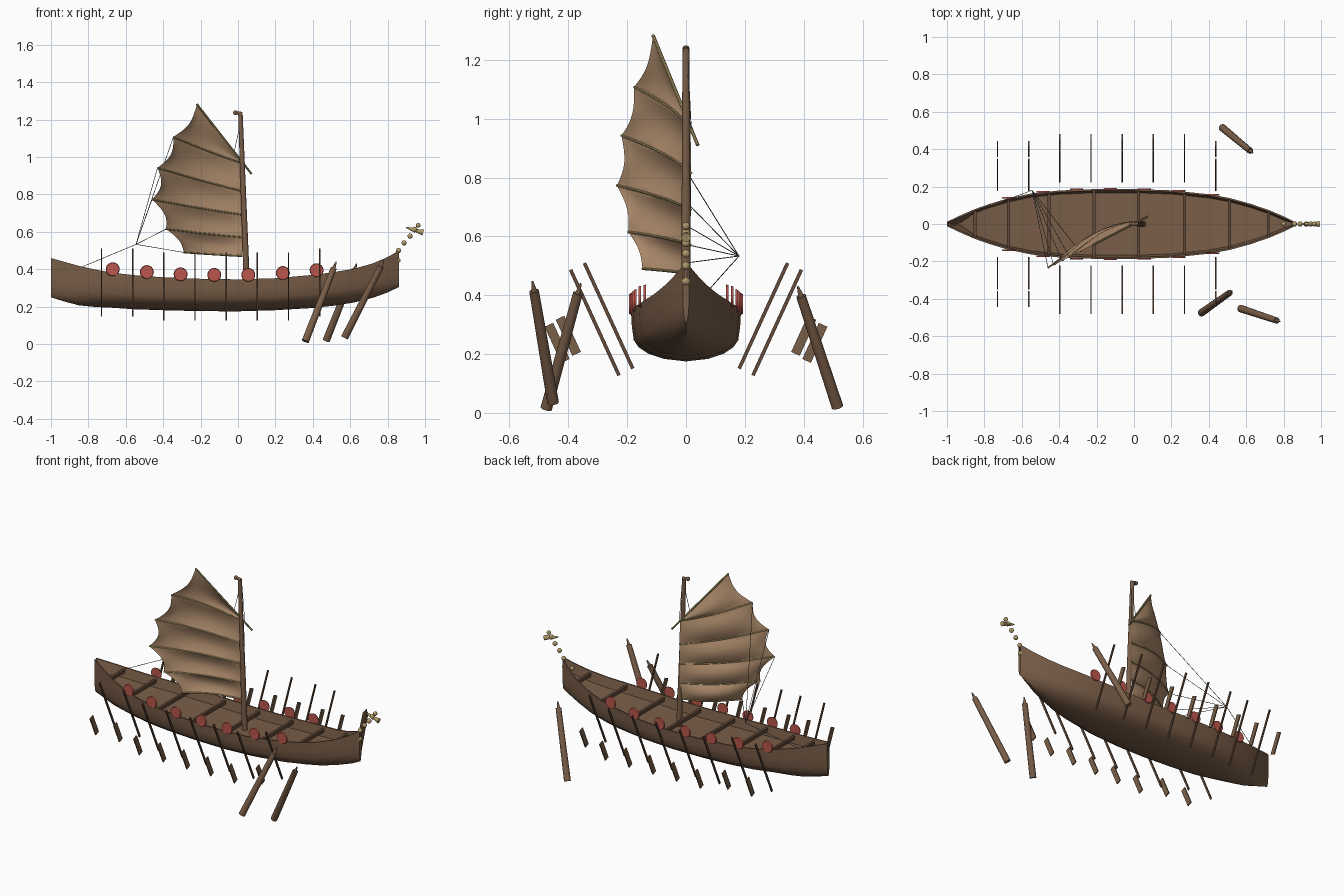
import bpy, bmesh, math
from mathutils import Vector, Matrix

if "Cube" in bpy.data.objects:
    bpy.data.objects.remove(bpy.data.objects["Cube"])

def material(name, rgb):
    m = bpy.data.materials.new(name)
    m.diffuse_color = (*rgb, 1)
    m.use_nodes = True
    m.node_tree.nodes["Principled BSDF"].inputs["Base Color"].default_value = m.diffuse_color
    return m

WOOD = material("brown_wood", (0.195, 0.112, 0.065))
DARK = material("dark_wood", (0.125, 0.07, 0.042))
CLOTH = material("tan_cloth", (0.42, 0.26, 0.15))
GOLD = material("pale_gold", (0.44, 0.33, 0.145))
RED = material("shield_red", (0.5, 0.095, 0.075))
ROPE = material("grey_rope", (0.09, 0.09, 0.085))

def finish(name, bm, mat, angle=35):
    bmesh.ops.recalc_face_normals(bm, faces=bm.faces)
    me = bpy.data.meshes.new(name)
    bm.to_mesh(me)
    bm.free()
    ob = bpy.data.objects.new(name, me)
    bpy.context.collection.objects.link(ob)
    me.materials.append(mat)
    if angle:
        bpy.ops.object.select_all(action='DESELECT')
        ob.select_set(True)
        bpy.context.view_layer.objects.active = ob
        bpy.ops.object.shade_smooth_by_angle(angle=math.radians(angle))
    return ob

def add_rod(bm, a, b, r1, r2=None, sides=12):
    a, b = Vector(a), Vector(b)
    d = b - a
    m = Matrix.Translation((a + b) / 2) @ d.to_track_quat('Z', 'Y').to_matrix().to_4x4()
    bmesh.ops.create_cone(bm, cap_ends=True, segments=sides, radius1=r1,
                          radius2=r1 if r2 is None else r2, depth=d.length, matrix=m)

def rods(name, pairs, r, mat, sides=8):
    bm = bmesh.new()
    for a, b in pairs:
        add_rod(bm, a, b, r, sides=sides)
    return finish(name, bm, mat)

def add_box(bm, centre, size, tilt=0):
    m = Matrix.Translation(centre) @ Matrix.Rotation(tilt, 4, 'X') @ Matrix.Diagonal((*size, 1))
    bmesh.ops.create_cube(bm, size=1, matrix=m)

# Hull stations: x, half width, rim height, keel height
STATIONS = [(-1, .012, .46, .25), (-.93, .045, .44, .228), (-.85, .08, .418, .207),
            (-.77, .108, .40, .199), (-.67, .138, .381, .194), (-.55, .163, .368, .186),
            (-.4, .179, .357, .181), (-.2, .187, .349, .176), (0, .187, .346, .175),
            (.2, .18, .352, .181), (.4, .159, .37, .193), (.51, .139, .384, .205),
            (.62, .109, .403, .222), (.72, .075, .431, .247), (.8, .041, .465, .276),
            (.86, .011, .5, .305)]

def station(x):
    for p, q in zip(STATIONS, STATIONS[1:]):
        if x <= q[0]:
            t = (x - p[0]) / (q[0] - p[0])
            return [u + (v - u) * t for u, v in zip(p, q)]
    return list(STATIONS[-1])

# Hull: outer skin, rim, inner wall and floor lofted as one closed section
SECTION = [(1, 1), (.985, .7), (.95, .42), (.86, .28), (.68, .15), (.4, .05)]
bm = bmesh.new()
loops = []
for x, w, zs, zk in STATIONS:
    half = [(w * u, zk + (zs - zk) * v) for u, v in SECTION]
    rim = max(w - .009, w * .4)
    floor = max(w - .02, w * .15) if x > -.86 else w * .1
    ring = half + [(0, zk)] + [(-y, z) for y, z in reversed(half)]
    ring += [(-rim, zs), (-floor, zs - .06), (floor, zs - .06), (rim, zs)]
    loops.append([bm.verts.new((x, y, z)) for y, z in ring])
for p, q in zip(loops, loops[1:]):
    n = len(p)
    for i in range(n):
        bm.faces.new((p[i], p[(i + 1) % n], q[(i + 1) % n], q[i]))
bm.faces.new(loops[0])
bm.faces.new(loops[-1])
finish("hull", bm, WOOD, 40)

# Cross beams between the rims
bm = bmesh.new()
for x in (-.85, -.67, -.455, -.215, .025, .27, .51, .72):
    _, w, zs, _ = station(x)
    add_box(bm, (x, 0, zs - .022), (.016, 2 * w - .012, .022))
finish("cross_beams", bm, DARK, 0)

# Round shields along both rims
bm = bmesh.new()
for x, z in ((-.67, .40), (-.487, .385), (-.307, .373), (-.127, .37),
             (.055, .37), (.24, .38), (.42, .395)):
    y = station(x)[1]
    for s in (-1, 1):
        add_rod(bm, (x, s * (y - .002), z), (x, s * (y + .006), z), .037, .034, 24)
finish("shields", bm, RED)

# Oar shafts leaning outward, each with a separate flat blade
shafts, blades = bmesh.new(), bmesh.new()
for i in range(8):
    x = -.73 + i * .1667
    near = i in (0, 1, 7)
    y, z = (.263, .33) if near else (.31, .307)
    by, bz = (.40, .262) if near else (.438, .238)
    for s in (-1, 1):
        tilt = -s * math.atan2(.165, .36)
        add_box(shafts, (x, s * y, z), (.007, .012, .395), tilt)
        add_box(blades, (x, s * by, bz), (.007, .032, .135), tilt)
finish("oar_shafts", shafts, DARK, 0)
finish("oar_blades", blades, WOOD, 0)

# Thick loose poles with pointed tops
bm = bmesh.new()
for a, b in (((.36, -.475, .015), (.525, -.358, .44)),
             ((.57, -.452, .035), (.78, -.522, .447)),
             ((.472, .515, .02), (.635, .38, .43))):
    a, b = Vector(a), Vector(b)
    neck = a.lerp(b, .92)
    add_rod(bm, a, neck, .020, .0165, 16)
    add_rod(bm, neck, b, .010, .003, 16)
finish("loose_poles", bm, WOOD)

# Mast with a crosspiece knob at its head
bm = bmesh.new()
add_rod(bm, (.048, 0, .29), (.013, 0, 1.23), .017, .012, 16)
add_rod(bm, (-.01, 0, 1.237), (.022, 0, 1.232), .009, sides=12)
bmesh.ops.create_uvsphere(bm, u_segments=12, v_segments=8, radius=.0125,
                          matrix=Matrix.Translation((-.014, 0, 1.237)))
finish("mast", bm, WOOD)

# Sail: (mast side x, z, free side x, z) for each batten, bottom to top
BATTENS = [(.02, .47, -.29, .49), (.03, .57, -.385, .615), (.032, .69, -.46, .773),
           (.035, .815, -.43, .943), (.03, .965, -.345, 1.108), (.028, .968, -.22, 1.28)]
NORMAL = Vector((-.46, .89, 0))

def sail_point(i, t, s):
    p = BATTENS[i]
    q = BATTENS[min(i + 1, 5)]
    x0, z0, x1, z1 = [u + (v - u) * t for u, v in zip(p, q)]
    belly = math.sin(math.pi * t)
    k = s * (1 - .07 * belly * s ** 3)
    x, z = x0 + (x1 - x0) * k, z0 + (z1 - z0) * k
    swell = .03 * math.sin(math.pi * s) * (1 if i < 4 else 1 - t * (i == 4))
    if i == 5:
        swell = 0
    swell += .022 * belly * math.sin(math.pi * s) ** .5 if 0 < s < 1 else 0
    return Vector((x, .51 * x, z)) + NORMAL * swell

bm = bmesh.new()
COLS, ROWS = 16, 8
for i in range(5):
    grid = [[bm.verts.new(sail_point(i, r / ROWS, c / COLS)) for c in range(COLS + 1)]
            for r in range(ROWS + 1)]
    for r in range(ROWS):
        for c in range(COLS):
            bm.faces.new((grid[r][c], grid[r][c + 1], grid[r + 1][c + 1], grid[r + 1][c]))
bmesh.ops.remove_doubles(bm, verts=bm.verts, dist=.0005)
finish("sail", bm, CLOTH, 40)

# Battens follow the sail; the yard runs past its lower end
pairs = []
for i in range(5):
    pts = [sail_point(i, 0, c / 8) for c in range(9)]
    pairs += list(zip(pts, pts[1:]))
rods("battens", pairs, .0045, GOLD)
rods("yard", [((.072, .04, .91), (-.22, -.112, 1.283))], .006, GOLD)

# Control ropes gathered to one point, then down to the stern
knot = (-.545, .18, .533)
ends = [sail_point(i, 0, 1) for i in range(5)]
rods("sail_ropes", [(knot, e) for e in ends] + [(knot, (-.84, .07, .41))], .0016, ROPE, 5)
rods("halyards", [((.022, 0, 1.22), (-.02, -.01, 1.03)),
                  ((.022, .005, 1.22), (.035, .018, .96))], .0016, ROPE, 5)

# Bow ornament: string of beads ending in a beaked head
bm = bmesh.new()
for x, z, r in ((.80, .452, .013), (.855, .447, .014), (.858, .5, .014), (.888, .541, .014),
                (.92, .577, .014), (.963, .635, .013), (.945, .612, .014)):
    bmesh.ops.create_uvsphere(bm, u_segments=14, v_segments=10, radius=r,
                              matrix=Matrix.Translation((x, 0, z)))
add_rod(bm, (.898, 0, .624), (.95, 0, .607), .003, .013, 12)
add_rod(bm, (.94, 0, .61), (.99, 0, .596), .006, .016, 12)
finish("bow_ornament", bm, GOLD)
